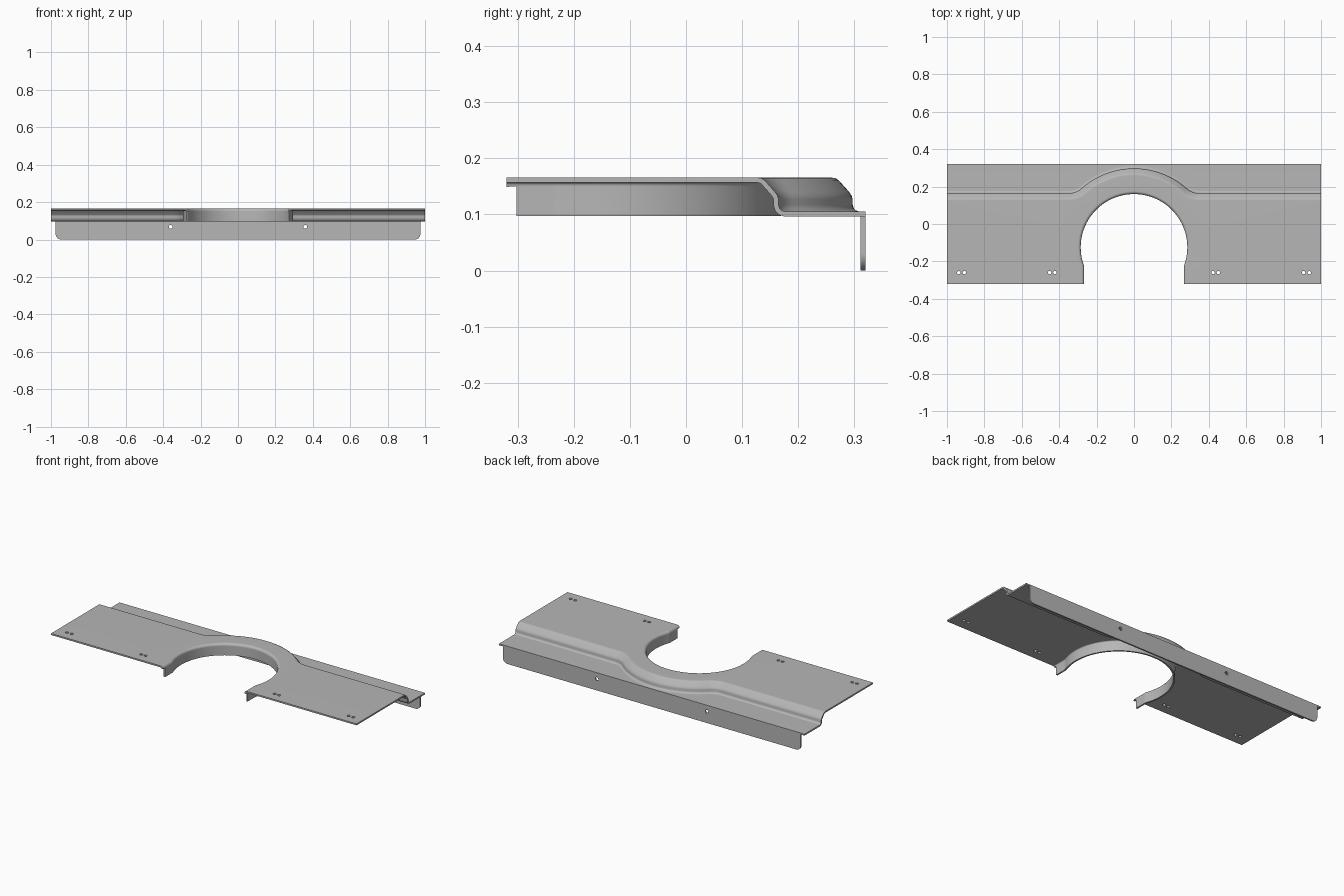
import bpy, bmesh
from math import pi, sin, cos, sqrt, atan2
from mathutils import Vector

if "Cube" in bpy.data.objects:
    bpy.data.objects.remove(bpy.data.objects["Cube"])

TOP, SHELF, THICK = 0.166, 0.105, 0.009
HALF_X, FRONT, BACK = 1.0, -0.32, 0.32
CENTRE = Vector((0, -0.125))

steel = bpy.data.materials.new("grey_steel")
steel.use_nodes = True
colour = (0.47, 0.47, 0.47, 1)
steel.diffuse_color = colour
steel.node_tree.nodes["Principled BSDF"].inputs["Base Color"].default_value = colour


def arc(c, r, a0, a1, n, sign=1):
    """Points on an arc, each with a unit normal."""
    out = []
    for i in range(n + 1):
        a = a0 + (a1 - a0) * i / n
        d = Vector((cos(a), sin(a)))
        out.append((c + d * r, d * sign))
    return out


def mirrored(half):
    flip = lambda v: Vector((-v.x, v.y))
    return [(flip(p), flip(n)) for p, n in reversed(half[1:])] + half


def sweep_rows(bm, path, profile):
    """Offset the path along its normals once for every profile point."""
    return [[bm.verts.new((*(p + n * off), z)) for p, n in path] for off, z in profile]


def bridge(bm, a, b, first=0, last=None):
    for i in range(first, (len(a) - 1) if last is None else last):
        bm.faces.new((a[i], a[i + 1], b[i + 1], b[i]))


def loop_edges(bm, verts):
    for a, b in zip(verts, verts[1:] + verts[:1]):
        if not bm.edges.get((a, b)):
            bm.edges.new((a, b))
    return [bm.edges.get((a, b)) for a, b in zip(verts, verts[1:] + verts[:1])]


def finish(bm, name, axis):
    """Thicken the sheet below its outer face and shade it."""
    bmesh.ops.recalc_face_normals(bm, faces=bm.faces[:])
    big = max(bm.faces, key=lambda f: f.calc_area())
    if big.normal.dot(axis) < 0:
        bmesh.ops.reverse_faces(bm, faces=bm.faces[:])
    mesh = bpy.data.meshes.new(name)
    bm.to_mesh(mesh)
    bm.free()
    mesh.materials.append(steel)
    ob = bpy.data.objects.new(name, mesh)
    bpy.context.collection.objects.link(ob)
    bpy.ops.object.select_all(action='DESELECT')
    ob.select_set(True)
    bpy.context.view_layer.objects.active = ob
    mod = ob.modifiers.new("thickness", 'SOLIDIFY')
    mod.thickness, mod.offset, mod.use_even_offset = THICK, -1, True
    bpy.ops.object.convert(target='MESH')
    bpy.ops.object.shade_smooth_by_angle(angle=0.7)
    ob.modifiers.new("flat_normals", 'WEIGHTED_NORMAL').keep_sharp = True
    return ob


# Path of the step: straight sides, blends and a central bulge
R, r, wall_y = 0.422, 0.10, 0.165
blend = Vector((sqrt((R + r) ** 2 - (wall_y + r - CENTRE.y) ** 2), wall_y + r))
a = atan2(blend.y - CENTRE.y, blend.x)
step_path = mirrored(arc(CENTRE, R, pi / 2, a, 16)
                     + arc(blend, r, a - pi, -pi / 2, 8, -1)[1:]
                     + [(Vector((HALF_X, wall_y)), Vector((0, 1)))])

# Path of the opening: round with straight sides towards the front
R, r, side_x = 0.285, 0.06, 0.266
blend = Vector((side_x + r, CENTRE.y - sqrt((R + r) ** 2 - (side_x + r) ** 2)))
a = atan2(blend.y - CENTRE.y, blend.x)
hole_path = mirrored(arc(CENTRE, R, pi / 2, a, 28)
                     + arc(blend, r, a + pi, pi, 6, -1)[1:]
                     + [(Vector((side_x, y)), Vector((1, 0))) for y in (-0.302, FRONT)])

bm = bmesh.new()

# Step down to the rear shelf
step = sweep_rows(bm, step_path, [
    (-0.039, TOP), (-0.031, 0.1647), (-0.025, 0.1612), (-0.007, 0.141),
    (-0.002, 0.134), (0, 0.127), (0, 0.117), (0.002, 0.111),
    (0.006, 0.107), (0.013, SHELF)])
step.append([bm.verts.new((v.co.x, BACK, SHELF)) for v in step[-1]])
for lower, upper in zip(step, step[1:]):
    bridge(bm, lower, upper)

# Bent lip around the opening, its wall cut short at the front
bend = 0.015
lip_profile = [(bend * (1 - sin(t * pi / 8)), TOP - bend * (1 - cos(t * pi / 8)))
               for t in range(5)]
lip = sweep_rows(bm, hole_path, lip_profile + [(0, 0.097)])
for upper, lower in zip(lip[:-1], lip[1:-1]):
    bridge(bm, upper, lower)
bridge(bm, lip[-2], lip[-1], 1, len(hole_path) - 2)
bmesh.ops.delete(bm, geom=[lip[-1][0], lip[-1][-1]], context='VERTS')

# Main plate between step and lip, with pairs of screw holes
corners = [bm.verts.new((x, FRONT, TOP)) for x in (HALF_X, -HALF_X)]
edges = loop_edges(bm, step[0] + [corners[0]] + lip[0][::-1] + [corners[1]])
for x in (0.423, 0.451, 0.907, 0.937):
    for s in (-1, 1):
        ring = arc(Vector((s * x, -0.26)), 0.009, 0, 2 * pi, 16)[:-1]
        edges += loop_edges(bm, [bm.verts.new((*p, TOP)) for p, n in ring])
bmesh.ops.triangle_fill(bm, use_beauty=True, edges=edges, normal=(0, 0, 1))
finish(bm, "formed_cover_plate", Vector((0, 0, 1)))

# Rear flange with rounded lower corners and two holes
bm = bmesh.new()
w, c, h = 0.975, 0.03, SHELF - THICK
outline = [Vector((-w, h))]
outline += [p for p, n in arc(Vector((c - w, c)), c, pi, 1.5 * pi, 8)]
outline += [p for p, n in arc(Vector((w - c, c)), c, 1.5 * pi, 2 * pi, 8)]
outline.append(Vector((w, h)))
loops = [outline]
for x in (-0.36, 0.36):
    loops.append([p for p, n in arc(Vector((x, 0.068)), 0.01, 0, 2 * pi, 20)[:-1]])
edges = []
for pts in loops:
    edges += loop_edges(bm, [bm.verts.new((p.x, BACK, p.y)) for p in pts])
bmesh.ops.triangle_fill(bm, use_beauty=True, edges=edges, normal=(0, 1, 0))
finish(bm, "rear_flange", Vector((0, 1, 0)))
